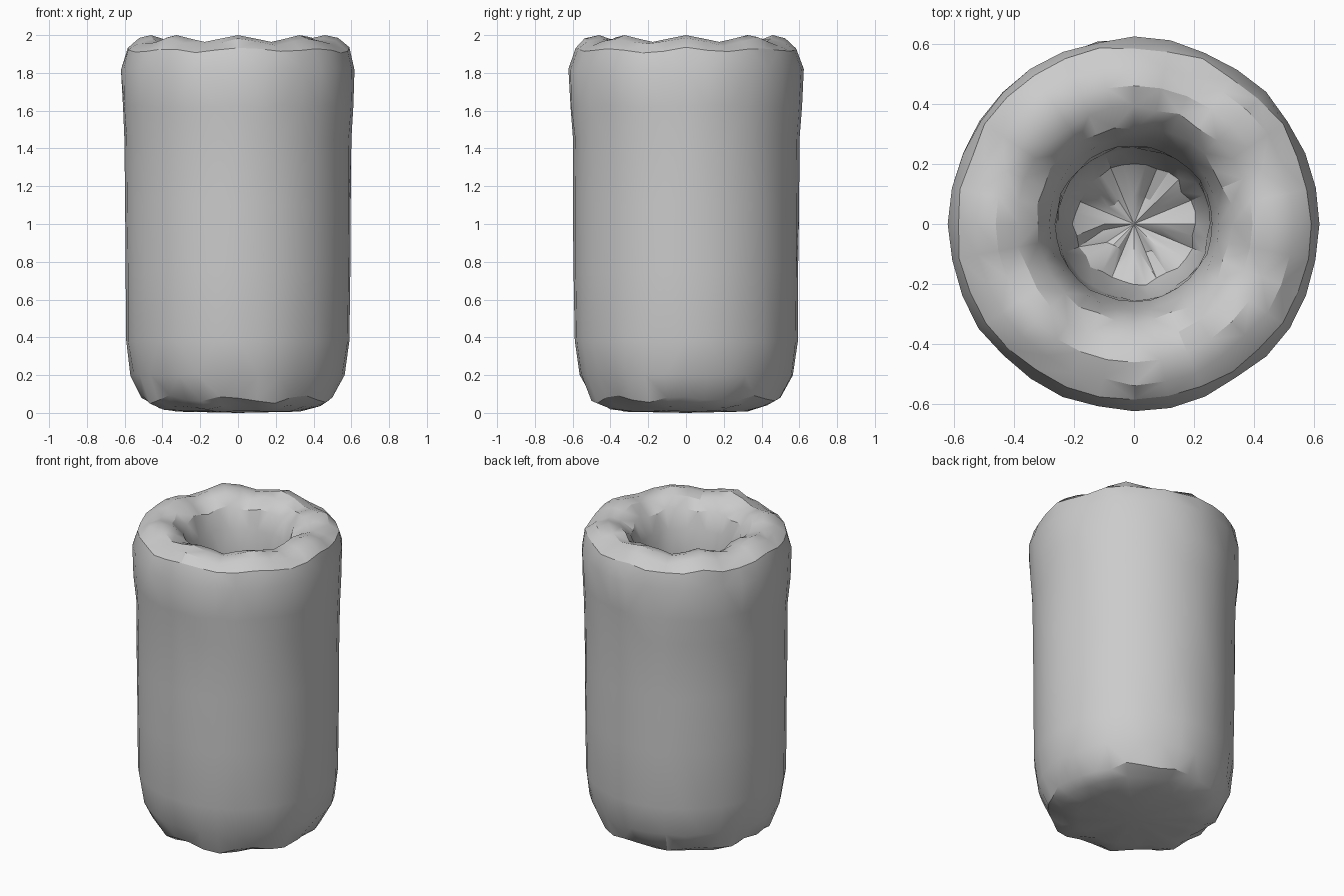
import bpy
import bmesh
import math
import random

random.seed(4)
if "Cube" in bpy.data.objects:
    bpy.data.objects.remove(bpy.data.objects["Cube"], do_unlink=True)

SIDES = 32

# Plain grey clay
clay = bpy.data.materials.new("grey_clay")
clay.use_nodes = True
colour = (0.6, 0.6, 0.6, 1)
clay.diffuse_color = colour
clay.node_tree.nodes["Principled BSDF"].inputs["Base Color"].default_value = colour

# Profile from the base, up the outside, over the rim and down the bore:
# radius, height, depth of the scallops, random unevenness
profile = [
    (0.33, 0.01, 0.0, 0.004), (0.43, 0.035, 0.01, 0.01), (0.50, 0.075, 0.015, 0.012),
    (0.565, 0.20, 0, 0.006), (0.59, 0.38, 0, 0.003), (0.595, 0.75, 0, 0.002),
    (0.597, 1.10, 0, 0.002), (0.60, 1.45, 0, 0.003), (0.613, 1.62, 0, 0.006),
    (0.618, 1.82, 0, 0.006), (0.59, 1.92, 0.01, 0.008), (0.53, 1.965, 0.018, 0.008),
    (0.46, 1.982, 0.018, 0.0), (0.39, 1.965, 0.015, 0.008), (0.325, 1.91, 0.012, 0.01),
    (0.285, 1.80, 0, 0.006), (0.26, 1.65, 0, 0.004), (0.255, 1.1, 0, 0.004),
    (0.25, 0.6, 0, 0.004), (0.20, 0.42, 0.02, 0.012), (0.10, 0.35, 0.01, 0.01),
]


def ring(bm, radius, height, scallop, rough):
    verts = []
    for i in range(SIDES):
        a = math.tau * i / SIDES
        r = radius + random.uniform(-rough, rough)
        z = height + scallop * math.cos(8 * a) + random.uniform(-rough, rough)
        verts.append(bm.verts.new((r * math.cos(a), r * math.sin(a), max(z, 0))))
    return verts


# Thick-walled hollow vessel with an uneven rim
bm = bmesh.new()
rings = [ring(bm, *row) for row in profile]
for low, high in zip(rings, rings[1:]):
    for i in range(SIDES):
        j = (i + 1) % SIDES
        bm.faces.new((low[i], low[j], high[j], high[i]))

# Close the underside and the floor of the bore
for edge, height in ((rings[0], 0.0), (rings[-1], 0.34)):
    centre = bm.verts.new((0, 0, height))
    for i in range(SIDES):
        bm.faces.new((edge[i], edge[(i + 1) % SIDES], centre))

bmesh.ops.triangulate(bm, faces=bm.faces[:])
bmesh.ops.recalc_face_normals(bm, faces=bm.faces[:])
mesh = bpy.data.meshes.new("hollow_vessel")
bm.to_mesh(mesh)
bm.free()
mesh.materials.append(clay)

vessel = bpy.data.objects.new("hollow_vessel", mesh)
bpy.context.collection.objects.link(vessel)
bpy.ops.object.select_all(action="DESELECT")
vessel.select_set(True)
bpy.context.view_layer.objects.active = vessel
bpy.ops.object.shade_smooth_by_angle(angle=math.radians(30))
